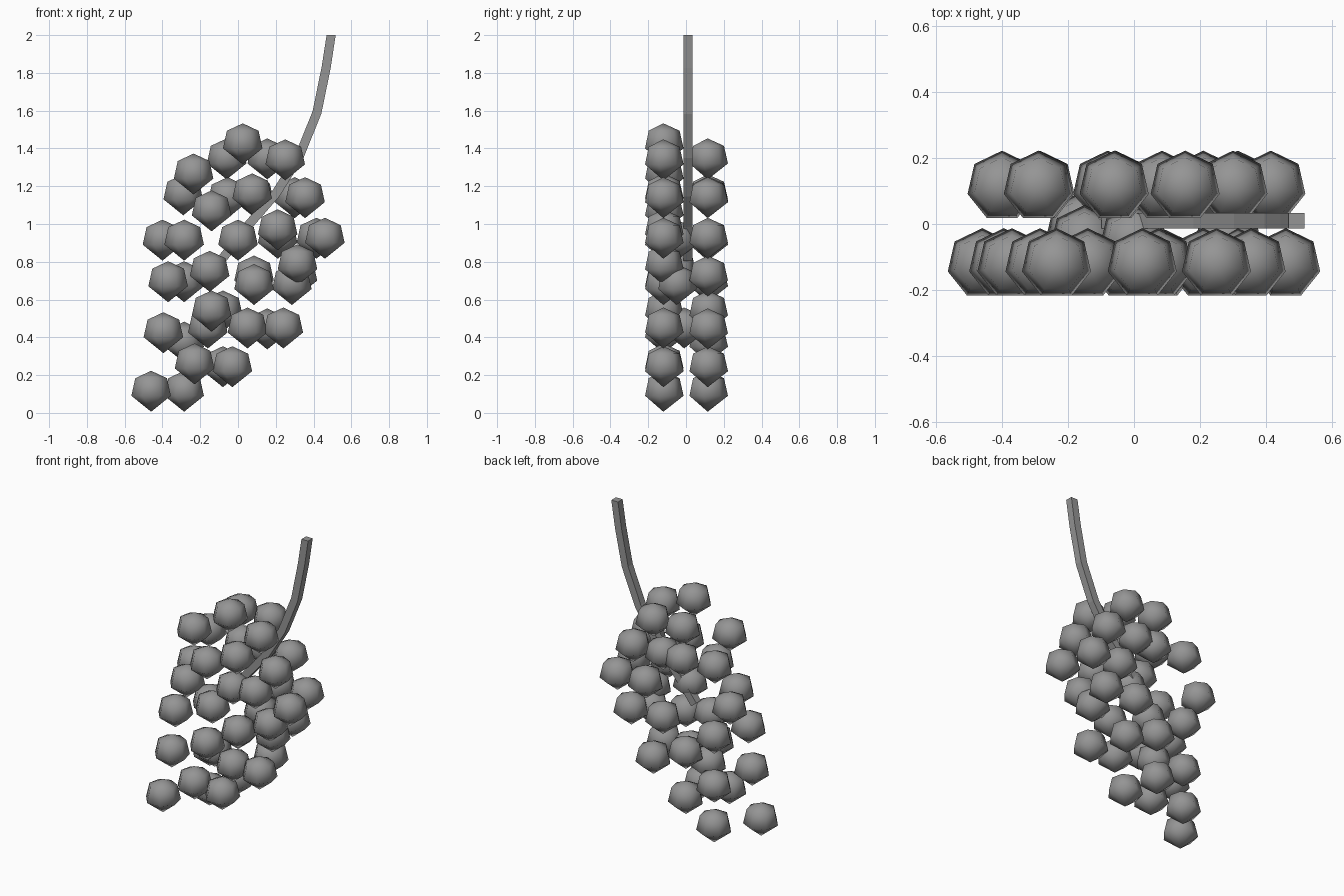
import bpy, bmesh, math
from mathutils import Vector

if "Cube" in bpy.data.objects:
    bpy.data.objects.remove(bpy.data.objects["Cube"])

R = 0.11         # grape radius
SIDES = 7

# Shared grape mesh: seven-sided revolved body, rounded top, pointed bottom
def grape_mesh():
    bm = bmesh.new()
    top = bm.verts.new((0, 0, R * .98))
    bottom = bm.verts.new((0, 0, -R * .99))
    rings = []
    for k in (1, 2):
        t = 2 * math.pi * k / SIDES
        rings.append([bm.verts.new((
            R * math.sin(t) * math.cos(math.pi / 2 + 2 * math.pi * i / SIDES),
            R * math.sin(t) * math.sin(math.pi / 2 + 2 * math.pi * i / SIDES),
            R * math.cos(t))) for i in range(SIDES)])
    a, b = rings
    for i in range(SIDES):
        j = (i + 1) % SIDES
        bm.faces.new((top, a[i], a[j]))
        bm.faces.new((a[i], b[i], b[j], a[j]))
        bm.faces.new((b[i], bottom, b[j]))
    for f in bm.faces:
        f.smooth = True
    mesh = bpy.data.meshes.new("grape")
    bm.to_mesh(mesh)
    bm.free()
    return mesh

# Layers of grapes as (x, z) at a given depth y
front = [(.025, 1.425), (-.235, 1.265), (.25, 1.34), (-.14, 1.07), (.075, 1.16),
         (.355, 1.14), (.21, .97), (.46, .925), (-.285, .915),
         (-.37, .695), (.315, .785), (.085, .68), (-.14, .54),
         (-.395, .425), (.05, .45), (.24, .45), (-.23, .26), (-.03, .245), (-.46, .115)]
back = [(-.29, 1.155), (-.06, 1.345), (.155, 1.345), (-.055, 1.14), (-.40, .915),
        (.415, .925), (.30, 1.14), (.085, 1.145), (.21, .925),
        (-.285, .695), (.085, .725), (.315, .725), (-.08, .54), (.155, .445),
        (-.285, .375), (-.08, .245), (-.285, .115)]
middle = [(-.16, .45)]
inner = [(.285, .68), (0, .915), (-.15, .75)]

mesh = grape_mesh()
for name, y, spots in (("front", -.12, front), ("back", .115, back),
                       ("middle", -.01, middle), ("inner", -.05, inner)):
    for i, (x, z) in enumerate(spots):
        ob = bpy.data.objects.new(f"grape_{name}_{i + 1}", mesh)
        ob.location = (x, y, z)
        bpy.context.collection.objects.link(ob)

# Stem: square section swept along a bent path
path = [(.493, 2), (.467, 1.83), (.418, 1.59), (.325, 1.36), (.2, 1.16), (.06, 1.0), (-.08, .82)]
pts = [Vector((x, 0.01, z)) for x, z in path]
h = 0.024
bm = bmesh.new()
loops = []
for i, p in enumerate(pts):
    d = (pts[min(i + 1, len(pts) - 1)] - pts[max(i - 1, 0)]).normalized()
    side = Vector((-d.z, 0, d.x)) * h if i else Vector((-h, 0, 0)) * -1
    depth = Vector((0, h, 0))
    loops.append([bm.verts.new(p + side * sx + depth * sy)
                  for sx, sy in ((1, 1), (-1, 1), (-1, -1), (1, -1))])
for a, b in zip(loops, loops[1:]):
    for i in range(4):
        j = (i + 1) % 4
        bm.faces.new((a[i], a[j], b[j], b[i]))
bm.faces.new(loops[0])
bm.faces.new(loops[-1][::-1])
bmesh.ops.recalc_face_normals(bm, faces=bm.faces)
sm = bpy.data.meshes.new("stem")
bm.to_mesh(sm)
bm.free()
bpy.context.collection.objects.link(bpy.data.objects.new("stem", sm))

# Dark grey finish
mat = bpy.data.materials.new("dark_grey")
mat.diffuse_color = (.3, .3, .3, 1)
mat.use_nodes = True
mat.node_tree.nodes["Principled BSDF"].inputs["Base Color"].default_value = mat.diffuse_color
for m in (mesh, sm):
    m.materials.append(mat)
